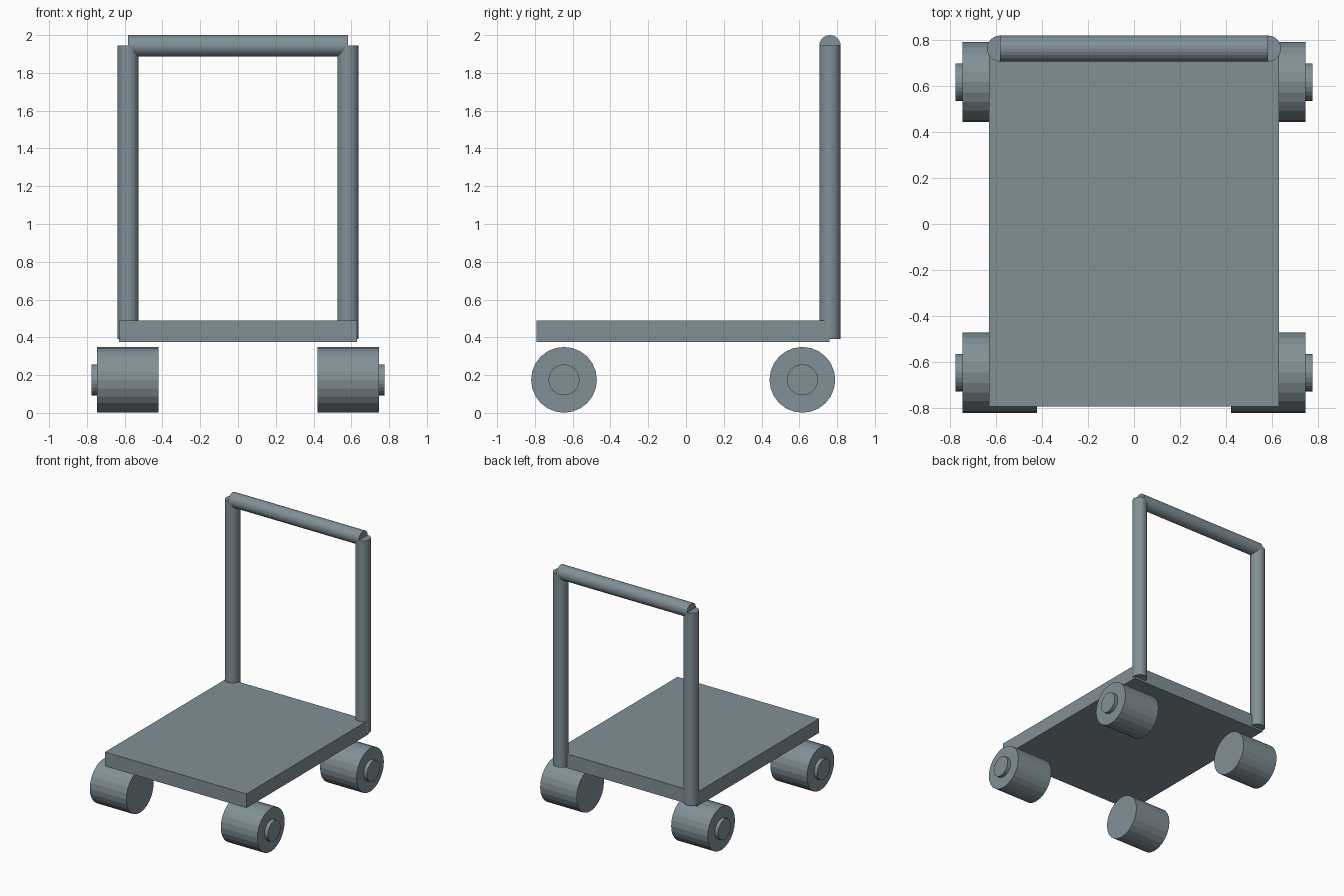
import bpy, bmesh, math
from mathutils import Matrix, Vector

if "Cube" in bpy.data.objects:
    bpy.data.objects.remove(bpy.data.objects["Cube"])

steel = bpy.data.materials.new("blue grey")
steel.diffuse_color = (0.22, 0.28, 0.31, 1)
steel.use_nodes = True
steel.node_tree.nodes["Principled BSDF"].inputs["Base Color"].default_value = steel.diffuse_color


def finish(name, bm):
    me = bpy.data.meshes.new(name)
    bm.to_mesh(me)
    bm.free()
    me.materials.append(steel)
    ob = bpy.data.objects.new(name, me)
    bpy.context.collection.objects.link(ob)
    return ob


def box(name, lo, hi):
    bm = bmesh.new()
    lo, hi = Vector(lo), Vector(hi)
    size = hi - lo
    bmesh.ops.create_cube(bm, size=1, matrix=Matrix.Translation((lo + hi) / 2) @ Matrix.Diagonal((*size, 1)))
    return finish(name, bm)


def rod(name, a, b, r, sides=24):
    """Capped cylinder from point a to point b."""
    bm = bmesh.new()
    a, b = Vector(a), Vector(b)
    d = b - a
    m = Matrix.Translation((a + b) / 2) @ d.to_track_quat('Z', 'Y').to_matrix().to_4x4()
    bmesh.ops.create_cone(bm, cap_ends=True, segments=sides, radius1=r, radius2=r, depth=d.length, matrix=m)
    return finish(name, bm)


# Platform
box("platform", (-0.63, -0.792, 0.376), (0.63, 0.76, 0.49))

# Handle: two posts and a crossbar
R = 0.0565
for s, side in ((-1, "left"), (1, "right")):
    rod(side + "_handle_post", (s * 0.582, 0.762, 0.392), (s * 0.582, 0.762, 1.946), R)
rod("handle_bar", (-0.582, 0.762, 2 - R), (0.582, 0.762, 2 - R), R)

# Wheels with protruding hubs on the outer side
for s, side in ((-1, "left"), (1, "right")):
    for y, end in ((-0.646, "front"), (0.616, "back")):
        z = 0.175
        rod(f"{end}_{side}_wheel", (s * 0.421, y, z), (s * 0.746, y, z), 0.174)
        rod(f"{end}_{side}_hub", (s * 0.70, y, z), (s * 0.775, y, z), 0.082)
